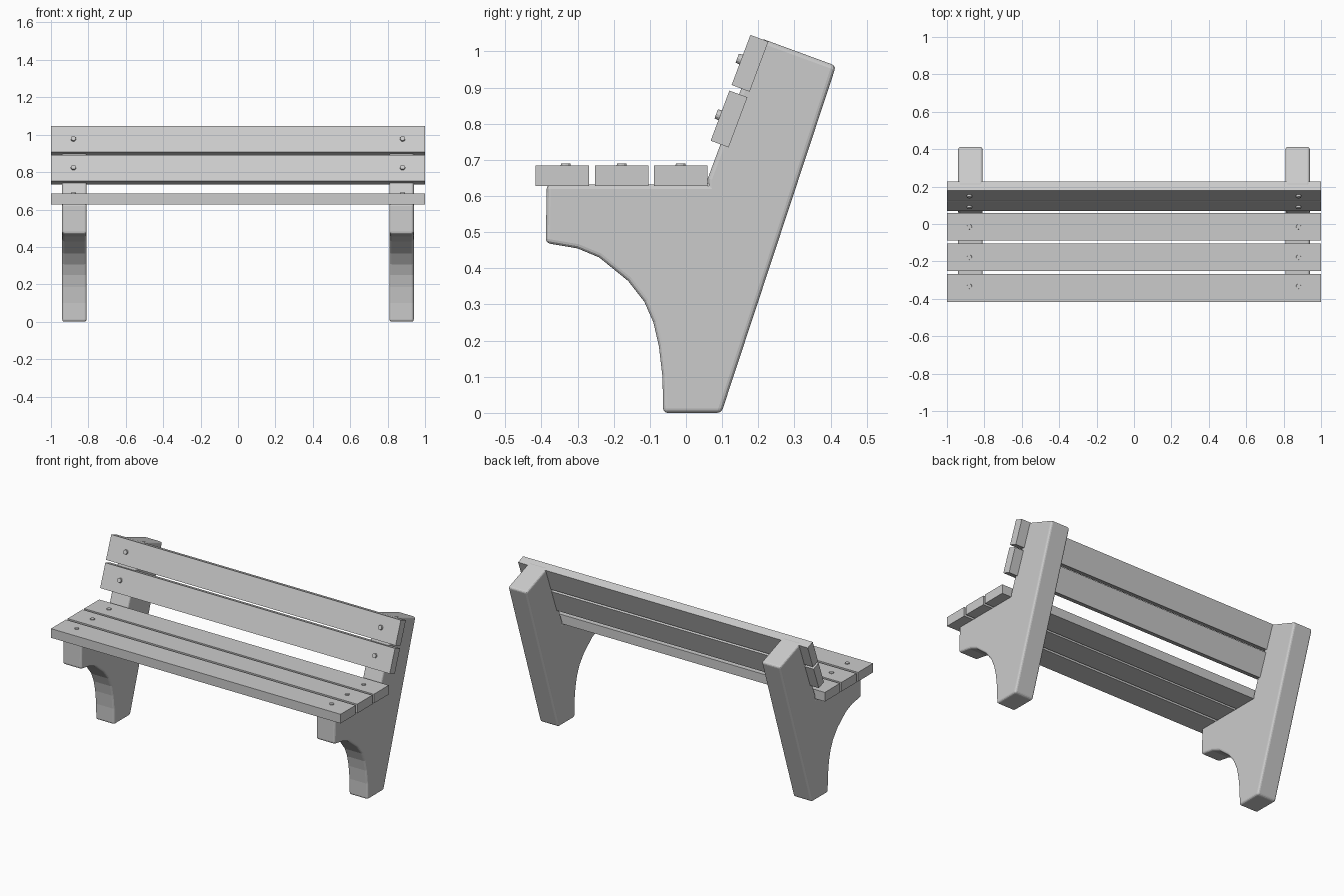
import bpy, bmesh, math
from mathutils import Matrix, Vector

if "Cube" in bpy.data.objects:
    bpy.data.objects.remove(bpy.data.objects["Cube"])

grey = bpy.data.materials.new("plain grey")
grey.diffuse_color = (0.6, 0.6, 0.6, 1)
grey.use_nodes = True
grey.node_tree.nodes["Principled BSDF"].inputs["Base Color"].default_value = grey.diffuse_color
TILT = math.radians(-20.5)


def finish(name, bm, bevel=0, segments=3):
    bmesh.ops.recalc_face_normals(bm, faces=bm.faces)
    me = bpy.data.meshes.new(name)
    bm.to_mesh(me)
    bm.free()
    me.materials.append(grey)
    ob = bpy.data.objects.new(name, me)
    bpy.context.collection.objects.link(ob)
    if bevel:
        m = ob.modifiers.new("bevel", 'BEVEL')
        m.width, m.segments = bevel, segments
        m.limit_method, m.angle_limit = 'ANGLE', math.radians(40)
    return ob


def slat(name, y, z, depth, height, tilt=0):
    bm = bmesh.new()
    mat = Matrix.Translation((0, y, z)) @ Matrix.Rotation(tilt, 4, 'X') @ Matrix.Diagonal((2, depth, height, 1))
    bmesh.ops.create_cube(bm, size=1, matrix=mat)
    return finish(name, bm)


def bolt(name, x, y, z, angle):
    bm = bmesh.new()
    mat = Matrix.Translation((x, y, z)) @ Matrix.Rotation(angle, 4, 'X')
    bmesh.ops.create_cone(bm, cap_ends=True, segments=12, radius1=0.015,
                          radius2=0.013, depth=0.016, matrix=mat)
    return finish(name, bm)


# side supports: one profile pushed sideways
profile = [(-0.063, 0), (0.098, 0), (0.415, 0.96), (0.205, 1.037), (0.06, 0.648),
           (0.06, 0.632), (-0.385, 0.632), (-0.388, 0.47), (-0.30, 0.455),
           (-0.24, 0.43), (-0.16, 0.365), (-0.115, 0.307), (-0.09, 0.25),
           (-0.075, 0.185), (-0.065, 0.10)]
for side, label in ((-1, "left"), (1, "right")):
    bm = bmesh.new()
    face = bm.faces.new([bm.verts.new((side * 0.81, y, z)) for y, z in profile])
    ext = bmesh.ops.extrude_face_region(bm, geom=[face])
    bmesh.ops.translate(bm, vec=Vector((side * 0.13, 0, 0)),
                        verts=[v for v in ext["geom"] if isinstance(v, bmesh.types.BMVert)])
    finish(label + "_support", bm, 0.012)

# seat slats with bolts
for i, y in enumerate((-0.3425, -0.178, -0.015)):
    slat(f"seat_slat_{i + 1}", y, 0.6565, 0.148, 0.057)
    for x in (-0.88, 0.88):
        bolt(f"seat_bolt_{i + 1}", x, (-0.333, -0.178, -0.015)[i], 0.682, 0)

# back slats with bolts
for i, (y, z) in enumerate(((0.119, 0.813), (0.177, 0.967))):
    slat(f"back_slat_{i + 1}", y, z, 0.053, 0.148, TILT)
    out = Matrix.Rotation(TILT, 3, 'X') @ Vector((0, -0.030, 0.001))
    for x in (-0.88, 0.88):
        bolt(f"back_bolt_{i + 1}", x, y + out.y, z + out.z, math.pi / 2 + TILT)
